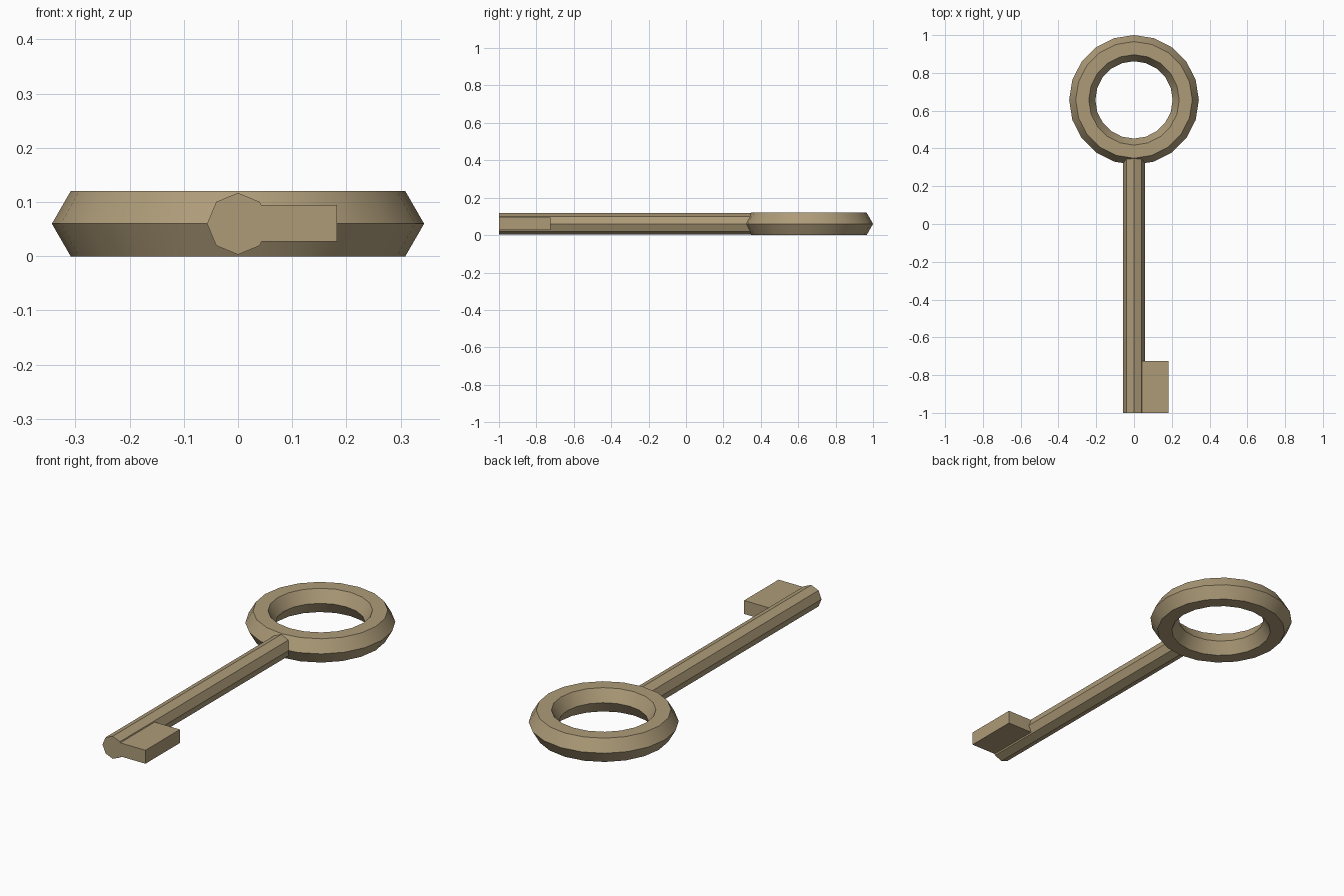
import bpy
from math import pi

if "Cube" in bpy.data.objects:
    bpy.data.objects.remove(bpy.data.objects["Cube"])

ZC = 0.06  # mid height of the key

# Ring handle: 20-sided hoop with hexagonal section
bpy.ops.mesh.primitive_torus_add(major_segments=20, minor_segments=6,
                                 major_radius=0.274, minor_radius=0.0693,
                                 location=(0, 0.657, ZC))
ring = bpy.context.object
ring.name = "ring_handle"
bpy.ops.object.shade_smooth_by_angle(angle=pi / 6)

# Bit: flat tooth at the tip
x0, x1, y0, y1, h = 0.02, 0.183, -1.0, -0.725, 0.068
bpy.ops.mesh.primitive_cube_add(size=1, location=((x0 + x1) / 2, (y0 + y1) / 2, ZC + 0.001))
bit = bpy.context.object
bit.name = "bit_cutter"
bit.scale = (x1 - x0, y1 - y0, h)
bpy.ops.object.transform_apply(location=False, rotation=False, scale=True)

# Shaft: octagonal rod running into the ring
s0, s1 = -1.0, 0.37
bpy.ops.mesh.primitive_cylinder_add(vertices=8, radius=0.057, depth=s1 - s0,
                                    location=(0, (s0 + s1) / 2, ZC), rotation=(pi / 2, 0, 0))
shaft = bpy.context.object
shaft.name = "shaft_with_bit"
bpy.ops.object.transform_apply(location=False, rotation=True, scale=True)

# Fuse the bit into the shaft
mod = shaft.modifiers.new("join_bit", 'BOOLEAN')
mod.operation = 'UNION'
mod.solver = 'EXACT'
mod.object = bit
bpy.ops.object.modifier_apply(modifier=mod.name)
bpy.data.objects.remove(bit, do_unlink=True)

# Brass colour
mat = bpy.data.materials.new("old_brass")
mat.diffuse_color = (0.42, 0.33, 0.19, 1)
mat.use_nodes = True
mat.node_tree.nodes["Principled BSDF"].inputs["Base Color"].default_value = mat.diffuse_color
for ob in (ring, shaft):
    ob.data.materials.clear()
    ob.data.materials.append(mat)
